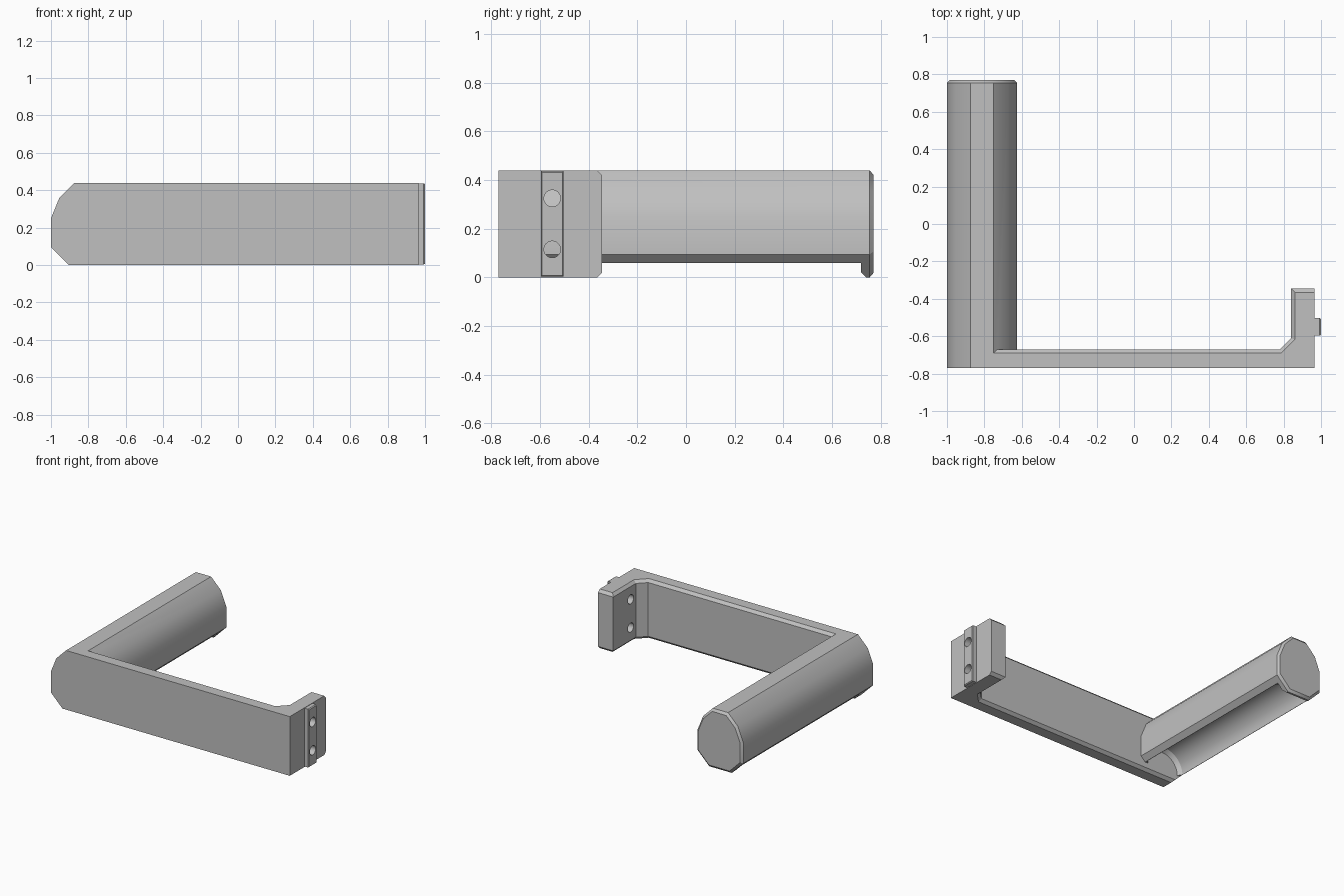
import bpy, bmesh, math

if "Cube" in bpy.data.objects:
    bpy.data.objects.remove(bpy.data.objects["Cube"], do_unlink=True)

grey = bpy.data.materials.new("plain grey")
grey.use_nodes = True
colour = (0.53, 0.53, 0.53, 1)
grey.diffuse_color = colour
grey.node_tree.nodes["Principled BSDF"].inputs["Base Color"].default_value = colour


def loft(name, rings):
    """Closed solid through a series of matching rings of points."""
    bm = bmesh.new()
    loops = [[bm.verts.new(p) for p in ring] for ring in rings]
    for a, b in zip(loops, loops[1:]):
        for i in range(len(a)):
            j = (i + 1) % len(a)
            bm.faces.new((a[i], a[j], b[j], b[i]))
    bm.faces.new(loops[0])
    bm.faces.new(loops[-1])
    bmesh.ops.recalc_face_normals(bm, faces=bm.faces)
    mesh = bpy.data.meshes.new(name)
    bm.to_mesh(mesh)
    bm.free()
    mesh.materials.append(grey)
    ob = bpy.data.objects.new(name, mesh)
    bpy.context.collection.objects.link(ob)
    return ob


def combine(target, other, operation):
    mod = target.modifiers.new("combine", 'BOOLEAN')
    mod.object, mod.operation, mod.solver = other, operation, 'EXACT'
    bpy.context.view_layer.objects.active = target
    bpy.ops.object.modifier_apply(modifier=mod.name)
    bpy.data.objects.remove(other, do_unlink=True)


def circle(radius, n):
    return [(radius * math.cos(2 * math.pi * i / n), radius * math.sin(2 * math.pi * i / n))
            for i in range(n)]


ROD_X = -0.8125
FRONT, BACK, INNER = -0.77, 0.77, -0.67
HEIGHT, BEVEL = 0.44, 0.02

# Rod: faceted profile with a chamfered free end
half = [(0.0925, 0), (0.1875, 0.095), (0.1875, 0.25), (0.1425, 0.36), (0.0625, HEIGHT)]
profile = half + [(-x, z) for x, z in reversed(half)]


def rod_ring(y, inset=0):
    k, mid = 1 - inset / 0.19, 0.22
    return [(ROD_X + x * k, y, mid + (z - mid) * k) for x, z in profile]


body = loft("holder_body", [rod_ring(FRONT), rod_ring(BACK - 0.015), rod_ring(BACK, 0.015)])

# Arm with the mounting foot, chamfered along the inner edges
full = [(ROD_X, FRONT), (0.965, FRONT), (0.965, -0.345), (0.84, -0.345),
        (0.84, -0.61), (0.78, INNER), (ROD_X, INNER)]
trim = [(ROD_X, FRONT), (0.965, FRONT), (0.965, -0.345 - BEVEL), (0.84 + BEVEL, -0.345 - BEVEL),
        (0.84 + BEVEL, -0.618), (0.788, INNER - BEVEL), (ROD_X, INNER - BEVEL)]
layers = [(trim, 0), (full, BEVEL), (full, HEIGHT - BEVEL), (trim, HEIGHT)]
arm = loft("arm", [[(x, y, z) for x, y in ring] for ring, z in layers])
combine(body, arm, 'UNION')

# Locating tongue on the outer side of the foot
def tongue_ring(x, i):
    return [(x, -0.6 + i, i), (x, -0.5 - i, i),
            (x, -0.5 - i, HEIGHT - i), (x, -0.6 + i, HEIGHT - i)]

tongue = loft("tongue", [tongue_ring(0.93, 0.003), tongue_ring(0.993, 0.003), tongue_ring(1, 0.008)])
combine(body, tongue, 'UNION')

# Underside of the rod: flat relief, leaving a lip at the free end
LIP = 0.72
side = [(INNER, 0.06), (INNER, BEVEL), (INNER - 2 * BEVEL, -BEVEL),
        (LIP + 2 * BEVEL, -BEVEL), (LIP, BEVEL), (LIP, 0.06)]
relief = loft("relief_cutter", [[(x, y, z) for y, z in side] for x in (-1.05, -0.64)])
combine(body, relief, 'DIFFERENCE')

# Rounded channel along the underside
steps = [(INNER, 0.13), (INNER + 0.03, 0.15), (LIP - 0.03, 0.15), (LIP, 0.13)]
channel = loft("channel_cutter", [[(ROD_X + x, y, 0.06 + z) for x, z in circle(r, 48)]
                                  for y, r in steps])
combine(body, channel, 'DIFFERENCE')

# Two screw holes through foot and tongue
for z in (0.115, 0.325):
    hole = loft("hole_cutter", [[(x, -0.55 + a, z + b) for a, b in circle(0.034, 32)]
                                for x in (0.7, 1.1)])
    combine(body, hole, 'DIFFERENCE')

bpy.ops.object.select_all(action='DESELECT')
body.select_set(True)
bpy.context.view_layer.objects.active = body
bpy.ops.object.shade_smooth_by_angle(angle=math.radians(30))
